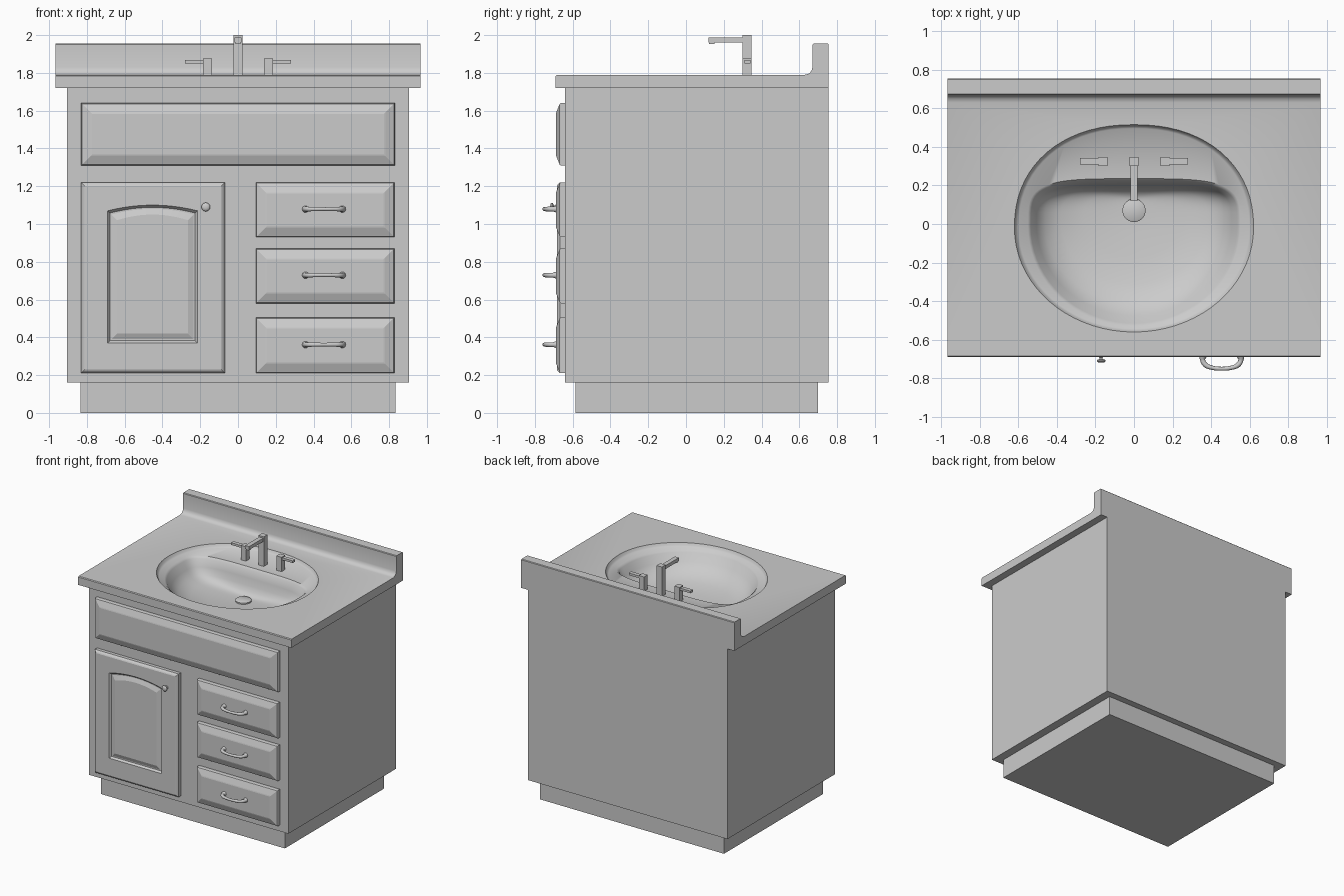
import bpy, bmesh
from math import sin, cos, pi, copysign
from mathutils import Matrix, Vector

if "Cube" in bpy.data.objects:
    bpy.data.objects.remove(bpy.data.objects["Cube"])


def finish(name, bm, angle=None):
    me = bpy.data.meshes.new(name)
    bm.to_mesh(me)
    bm.free()
    ob = bpy.data.objects.new(name, me)
    bpy.context.collection.objects.link(ob)
    if angle:
        smooth(ob, angle)
    return ob


def activate(ob):
    bpy.ops.object.select_all(action='DESELECT')
    ob.select_set(True)
    bpy.context.view_layer.objects.active = ob


def smooth(ob, angle):
    activate(ob)
    bpy.ops.object.shade_smooth_by_angle(angle=angle)


def loft(name, rings, start=False, end=True, angle=None):
    """Skin equal-length rings with quads, with optional end caps."""
    bm = bmesh.new()
    vs = [[bm.verts.new(p) for p in r] for r in rings]
    n = len(vs[0])
    for a, b in zip(vs, vs[1:]):
        for i in range(n):
            j = (i + 1) % n
            bm.faces.new((a[i], a[j], b[j], b[i]))
    if start:
        bm.faces.new(vs[0][::-1])
    if end:
        bm.faces.new(vs[-1])
    return finish(name, bm, angle)


def box(name, x, y, z, open_top=False):
    bm = bmesh.new()
    size = Vector((x[1] - x[0], y[1] - y[0], z[1] - z[0]))
    mid = Vector((sum(x) / 2, sum(y) / 2, sum(z) / 2))
    bmesh.ops.create_cube(bm, size=1, matrix=Matrix.Translation(mid) @ Matrix.Diagonal(size.to_4d()))
    if open_top:
        bm.normal_update()
        bmesh.ops.delete(bm, geom=[f for f in bm.faces if f.normal.z > 0.9], context='FACES')
    return finish(name, bm)


def outline(x0, x1, z0, z1, y, inset=0, rise=0, n=1):
    """Rectangle facing the front, with an optional arched top edge."""
    x0, x1, z0, z1 = x0 + inset, x1 - inset, z0 + inset, z1 - inset
    pts = [(x0, y, z0), (x1, y, z0)]
    for i in range(n + 1):
        f = i / n
        pts.append((x1 + (x0 - x1) * f, y, z1 + rise * (1 - (2 * f - 1) ** 2)))
    return pts


def oval(rx, front, back, mid, power, z, n=72):
    """Half ellipse at the front, squarer superellipse at the back."""
    pts = []
    for i in range(n):
        c, s = cos(2 * pi * i / n), sin(2 * pi * i / n)
        e = 2 / power if s > 0 else 1
        h = back - mid if s > 0 else mid - front
        pts.append((copysign(rx * abs(c) ** e, c), mid + copysign(h * abs(s) ** e, s), z))
    return pts


def lathe(name, centre, profile, axis, n=24):
    """Turn (radius, position) pairs around the y or z axis."""
    rings = []
    for r, p in profile:
        ring = []
        for i in range(n):
            u, v = centre[0] + r * cos(2 * pi * i / n), centre[1] + r * sin(2 * pi * i / n)
            ring.append((u, p, v) if axis == 'y' else (u, v, p))
        rings.append(ring)
    return loft(name, rings, angle=0.7)


# Cabinet and recessed base
box("plinth", (-0.835, 0.835), (-0.585, 0.70), (0, 0.165))
box("cabinet_body", (-0.905, 0.905), (-0.64, 0.755), (0.16, 1.72), open_top=True)

# Countertop with coved backsplash, extruded along x
side = [(-0.69, 1.72), (0.755, 1.72), (0.755, 1.95), (0.75, 1.955), (0.675, 1.955), (0.67, 1.95),
        (0.67, 1.83), (0.664, 1.81), (0.651, 1.796), (0.63, 1.79), (-0.684, 1.79), (-0.69, 1.784)]
counter = loft("countertop", [[(x, y, z) for y, z in side] for x in (-0.967, 0.967)], start=True)

# Oval opening cut through the countertop
rim = (0.62, -0.56, 0.515, -0.02, 2.2)
cutter = loft("opening_cutter", [oval(*rim, 1.6), oval(*rim, 1.9)], start=True)
cutter.hide_render = True
mod = counter.modifiers.new("opening", 'BOOLEAN')
mod.operation, mod.solver, mod.object = 'DIFFERENCE', 'EXACT', cutter
activate(counter)
bpy.ops.object.modifier_apply(modifier=mod.name)
bpy.data.objects.remove(cutter)
smooth(counter, 0.6)

# Basin: rim, faucet deck, D-shaped bowl down to the drain
loft("basin", [
    oval(*rim, 1.79),
    oval(0.61, -0.552, 0.507, -0.02, 2.2, 1.772),
    oval(0.598, -0.543, 0.495, -0.02, 2.2, 1.762),
    oval(0.55, -0.53, 0.235, -0.01, 4, 1.755),
    oval(0.535, -0.515, 0.22, -0.01, 4, 1.74),
    oval(0.505, -0.475, 0.205, 0, 4, 1.68),
    oval(0.46, -0.41, 0.192, 0, 4, 1.625),
    oval(0.38, -0.31, 0.175, 0.02, 3.5, 1.588),
    oval(0.26, -0.17, 0.157, 0.04, 3, 1.568),
    oval(0.13, -0.04, 0.14, 0.06, 2.3, 1.558),
    oval(0.055, 0.015, 0.125, 0.07, 2, 1.555)], angle=0.7)
lathe("drain_plug", (0, 0.07), [(0.06, 1.55), (0.06, 1.566), (0.052, 1.571)], 'z', 32)

# Faucet: post, spout and two mirrored lever handles
box("faucet_post", (-0.024, 0.024), (0.3, 0.348), (1.75, 2.0))
box("faucet_spout", (-0.018, 0.018), (0.118, 0.31), (1.96, 1.988))
box("faucet_outlet", (-0.014, 0.014), (0.122, 0.15), (1.952, 1.962))
for label, s in (("left", -1), ("right", 1)):
    box(label + "_tap_post", sorted((s * 0.138, s * 0.185)), (0.3, 0.348), (1.75, 1.875))
    box(label + "_tap_lever", sorted((s * 0.16, s * 0.28)), (0.309, 0.341), (1.85, 1.868))


# Raised drawer fronts
def drawer_front(name, *rect):
    steps = [(0, -0.64), (0, -0.662), (0.004, -0.669), (0.012, -0.672), (0.05, -0.687), (0.058, -0.689)]
    loft(name, [outline(*rect, y, d) for d, y in steps])


# Bow pulls: swept curve, flared at both feet
def bow_pull(name, x, z):
    cu = bpy.data.curves.new(name, 'CURVE')
    cu.dimensions, cu.bevel_depth, cu.bevel_resolution = '3D', 0.01, 3
    cu.resolution_u, cu.use_fill_caps = 6, True
    path = [(0.097, -0.68, 2.1), (0.099, -0.705, 1.3), (0.085, -0.73, 1.3), (0.05, -0.745, 1.1)]
    pts = [(-a, y, r) for a, y, r in path] + [(0, -0.75, 1.0)] + path[::-1]
    sp = cu.splines.new('BEZIER')
    sp.bezier_points.add(len(pts) - 1)
    for b, (dx, y, r) in zip(sp.bezier_points, pts):
        b.co, b.radius = (x + dx, y, z), r
        b.handle_left_type = b.handle_right_type = 'AUTO'
    ob = bpy.data.objects.new(name, cu)
    bpy.context.collection.objects.link(ob)
    activate(ob)
    bpy.ops.object.convert(target='MESH')
    smooth(bpy.context.view_layer.objects.active, 0.8)


drawer_front("top_false_drawer", -0.83, 0.83, 1.31, 1.64)
for label, z0, z1 in (("upper", 0.93, 1.22), ("middle", 0.58, 0.87), ("lower", 0.21, 0.505)):
    drawer_front(label + "_drawer", 0.095, 0.828, z0, z1)
    bow_pull(label + "_pull", 0.455, (z0 + z1) / 2 + 0.004)

# Door with arched recessed panel
door, arch, n = (-0.83, -0.07, 0.21, 1.22), (-0.69, -0.215, 0.37, 1.07), 12
loft("door", [outline(*door, y, d, 0, n) for d, y in ((0, -0.64), (0, -0.668), (0.012, -0.68), (0.02, -0.684))] +
     [outline(*arch, y, d, 0.03, n) for d, y in ((0, -0.684), (0.012, -0.668), (0.02, -0.668), (0.05, -0.68))])

# Door knob
lathe("door_knob", (-0.17, 1.09), [(0.016, -0.68), (0.014, -0.689), (0.008, -0.692), (0.008, -0.7),
      (0.02, -0.704), (0.023, -0.71), (0.018, -0.716), (0.008, -0.719)], 'y')
